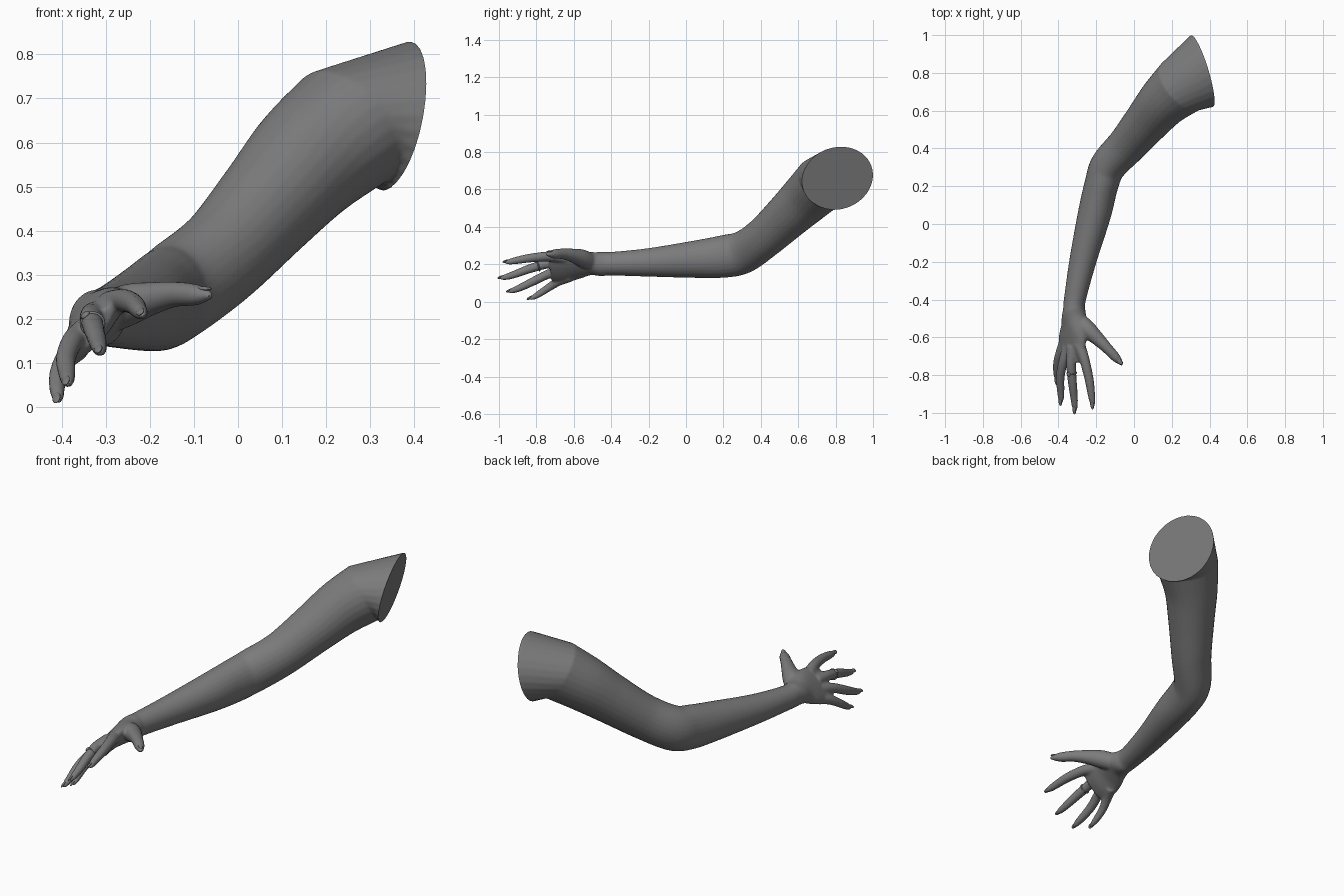
import bpy, bmesh, math
from mathutils import Vector, Matrix

if "Cube" in bpy.data.objects:
    bpy.data.objects.remove(bpy.data.objects["Cube"])

SEG = 28
Z = Vector((0, 0, 1))

skin = bpy.data.materials.new("dark_grey")
skin.use_nodes = True
grey = (0.2, 0.2, 0.2, 1)
skin.diffuse_color = grey
skin.node_tree.nodes["Principled BSDF"].inputs["Base Color"].default_value = grey


def spline(rows, steps=6):
    """Catmull-Rom through rows of numbers."""
    rows = [Vector(r) for r in rows]
    out = []
    for i in range(len(rows) - 1):
        a, b = rows[max(i - 1, 0)], rows[i]
        c, d = rows[i + 1], rows[min(i + 2, len(rows) - 1)]
        for k in range(steps):
            t = k / steps
            out.append(0.5 * (2 * b + (c - a) * t + (2 * a - 5 * b + 4 * c - d) * t * t
                              + (3 * b - a - 3 * c + d) * t ** 3))
    return out + [rows[-1]]


def ring(c, h, v):
    angles = [2 * math.pi * i / SEG for i in range(SEG)]
    return [c + h * math.cos(a) + v * math.sin(a) for a in angles]


def tube_rings(rows):
    """Rows hold x, y, z, half width, half height, twist in degrees."""
    pts = spline(rows)
    rings = []
    for i, p in enumerate(pts):
        t = (pts[min(i + 1, len(pts) - 1)] - pts[max(i - 1, 0)]).to_3d()
        t = Vector(t[:3]).normalized()
        h = Z.cross(t).normalized()
        v = t.cross(h)
        a = math.radians(p[5])
        rings.append(ring(Vector(p[:3]), (h * math.cos(a) + v * math.sin(a)) * p[3],
                          (v * math.cos(a) - h * math.sin(a)) * p[4]))
    return rings


def loft(bm, rings):
    loops = [[bm.verts.new(p) for p in r] for r in rings]
    for a, b in zip(loops, loops[1:]):
        for i in range(SEG):
            j = (i + 1) % SEG
            bm.faces.new((a[i], a[j], b[j], b[i]))
    bm.faces.new(loops[0][::-1])
    bm.faces.new(loops[-1])


def add_object(name, bm):
    mesh = bpy.data.meshes.new(name)
    bmesh.ops.recalc_face_normals(bm, faces=bm.faces)
    bm.to_mesh(mesh)
    bm.free()
    mesh.materials.append(skin)
    obj = bpy.data.objects.new(name, mesh)
    bpy.context.collection.objects.link(obj)
    bpy.ops.object.select_all(action='DESELECT')
    bpy.context.view_layer.objects.active = obj
    obj.select_set(True)
    return obj


# Arm and palm, from shoulder to knuckles
arm_rows = [
    (0.25, 0.73, 0.635, 0.16, 0.15, 0),
    (0.16, 0.65, 0.56, 0.138, 0.14, 0),
    (0.07, 0.545, 0.46, 0.12, 0.125, 0),
    (-0.035, 0.42, 0.345, 0.104, 0.113, 0),
    (-0.135, 0.31, 0.267, 0.096, 0.114, 0),
    (-0.172, 0.21, 0.243, 0.09, 0.114, 0),
    (-0.21, 0.05, 0.227, 0.088, 0.1, 0),
    (-0.272, -0.2, 0.21, 0.071, 0.076, 0),
    (-0.313, -0.4, 0.203, 0.058, 0.063, 0),
    (-0.317, -0.46, 0.202, 0.06, 0.065, 15),
    (-0.318, -0.53, 0.204, 0.078, 0.052, 45),
    (-0.325, -0.6, 0.195, 0.098, 0.04, 48),
    (-0.33, -0.67, 0.178, 0.1, 0.033, 50),
    (-0.332, -0.725, 0.17, 0.08, 0.02, 50),
]
# Flared shoulder end, which runs past the cut
cut_at = Vector((0.36, 0.81, 0.66))
cap_h, cap_v = Vector((0.06, -0.19, 0)), Vector((0.03, 0.02, 0.17))
cut_dir = cap_v.cross(cap_h).normalized()
if cut_dir.x < 0:
    cut_dir.negate()
body = bmesh.new()
loft(body, [ring(cut_at + cut_dir * 0.05, cap_h, cap_v), ring(cut_at, cap_h, cap_v)]
     + tube_rings(arm_rows))

# Fingers and thumb: x, y, z, radius
digits = {
    "index": [(-0.29, -0.64, 0.232, 0.032), (-0.262, -0.72, 0.242, 0.027),
              (-0.238, -0.82, 0.235, 0.024), (-0.226, -0.9, 0.222, 0.02),
              (-0.219, -0.945, 0.213, 0.015), (-0.215, -0.968, 0.208, 0.005)],
    "middle": [(-0.325, -0.65, 0.208, 0.032), (-0.333, -0.74, 0.203, 0.026),
               (-0.327, -0.83, 0.178, 0.024), (-0.317, -0.92, 0.145, 0.02),
               (-0.313, -0.97, 0.13, 0.015), (-0.31, -0.995, 0.122, 0.005)],
    "ring": [(-0.35, -0.65, 0.17, 0.03), (-0.375, -0.73, 0.15, 0.025),
             (-0.39, -0.81, 0.112, 0.023), (-0.388, -0.88, 0.078, 0.02),
             (-0.386, -0.925, 0.06, 0.015), (-0.384, -0.95, 0.05, 0.005)],
    "little": [(-0.365, -0.62, 0.135, 0.03), (-0.39, -0.68, 0.11, 0.025),
               (-0.407, -0.735, 0.075, 0.021), (-0.41, -0.785, 0.042, 0.018),
               (-0.408, -0.818, 0.022, 0.013), (-0.406, -0.838, 0.012, 0.004)],
    "thumb": [(-0.31, -0.5, 0.205, 0.045), (-0.25, -0.555, 0.232, 0.047),
              (-0.195, -0.605, 0.247, 0.037), (-0.145, -0.655, 0.256, 0.029),
              (-0.095, -0.708, 0.255, 0.024), (-0.06, -0.745, 0.254, 0.008)],
}
for rows in digits.values():
    loft(body, tube_rings([(x, y, z, r, r, 0) for x, y, z, r in rows]))

arm = add_object("arm_and_hand", body)
remesh = arm.modifiers.new("blend", 'REMESH')
remesh.mode = 'VOXEL'
remesh.voxel_size = 0.006
smooth = arm.modifiers.new("soften", 'SMOOTH')
smooth.factor = 0.5
smooth.iterations = 6
for name in ("blend", "soften"):
    bpy.ops.object.modifier_apply(modifier=name)

# Flat cut at the shoulder
bm = bmesh.new()
bm.from_mesh(arm.data)
bmesh.ops.bisect_plane(bm, geom=bm.verts[:] + bm.edges[:] + bm.faces[:], dist=1e-5,
                       plane_co=cut_at, plane_no=cut_dir, clear_outer=True)
bmesh.ops.holes_fill(bm, edges=[e for e in bm.edges if e.is_boundary], sides=0)
bm.to_mesh(arm.data)
bm.free()
bpy.ops.object.shade_smooth_by_angle(angle=math.radians(40))

# Fingernails, lying on the backs of the tips
back_of_hand = Vector((-0.6, -0.1, 0.75))
for name, rows in digits.items():
    a, b = Vector(rows[-2][:3]), Vector(rows[-1][:3])
    along = (b - a).normalized()
    up = Z if name == "thumb" else back_of_hand
    side = along.cross(up).normalized()
    up = side.cross(along)
    rot = Matrix((along, side, up)).transposed().to_4x4()
    place = Matrix.Translation(a.lerp(b, 0.5) + up * rows[-2][3] * 0.6)
    nail = bmesh.new()
    bmesh.ops.create_uvsphere(nail, u_segments=16, v_segments=8, radius=1,
                              matrix=place @ rot @ Matrix.Diagonal((0.024, 0.011, 0.005, 1)))
    add_object(name + "_nail", nail)
    bpy.ops.object.shade_smooth_by_angle(angle=math.radians(60))

# Finger band with a small round stone
p, q = Vector(digits["middle"][1][:3]), Vector(digits["middle"][2][:3])
centre, axis = p.lerp(q, 0.55), (q - p).normalized()
bpy.ops.mesh.primitive_torus_add(major_radius=0.025, minor_radius=0.004, major_segments=32,
                                 minor_segments=8, location=centre,
                                 rotation=axis.to_track_quat('Z', 'Y').to_euler())
band = bpy.context.object
band.name = "finger_band"
band.data.materials.append(skin)
bpy.ops.object.shade_smooth_by_angle(angle=math.radians(60))
out = (back_of_hand - axis * back_of_hand.dot(axis)).normalized()
stone = bmesh.new()
bmesh.ops.create_uvsphere(stone, u_segments=16, v_segments=8, radius=1,
                          matrix=Matrix.Translation(centre + out * 0.027)
                          @ out.to_track_quat('Z', 'Y').to_matrix().to_4x4()
                          @ Matrix.Diagonal((0.012, 0.012, 0.006, 1)))
add_object("band_stone", stone)
bpy.ops.object.shade_smooth_by_angle(angle=math.radians(60))
